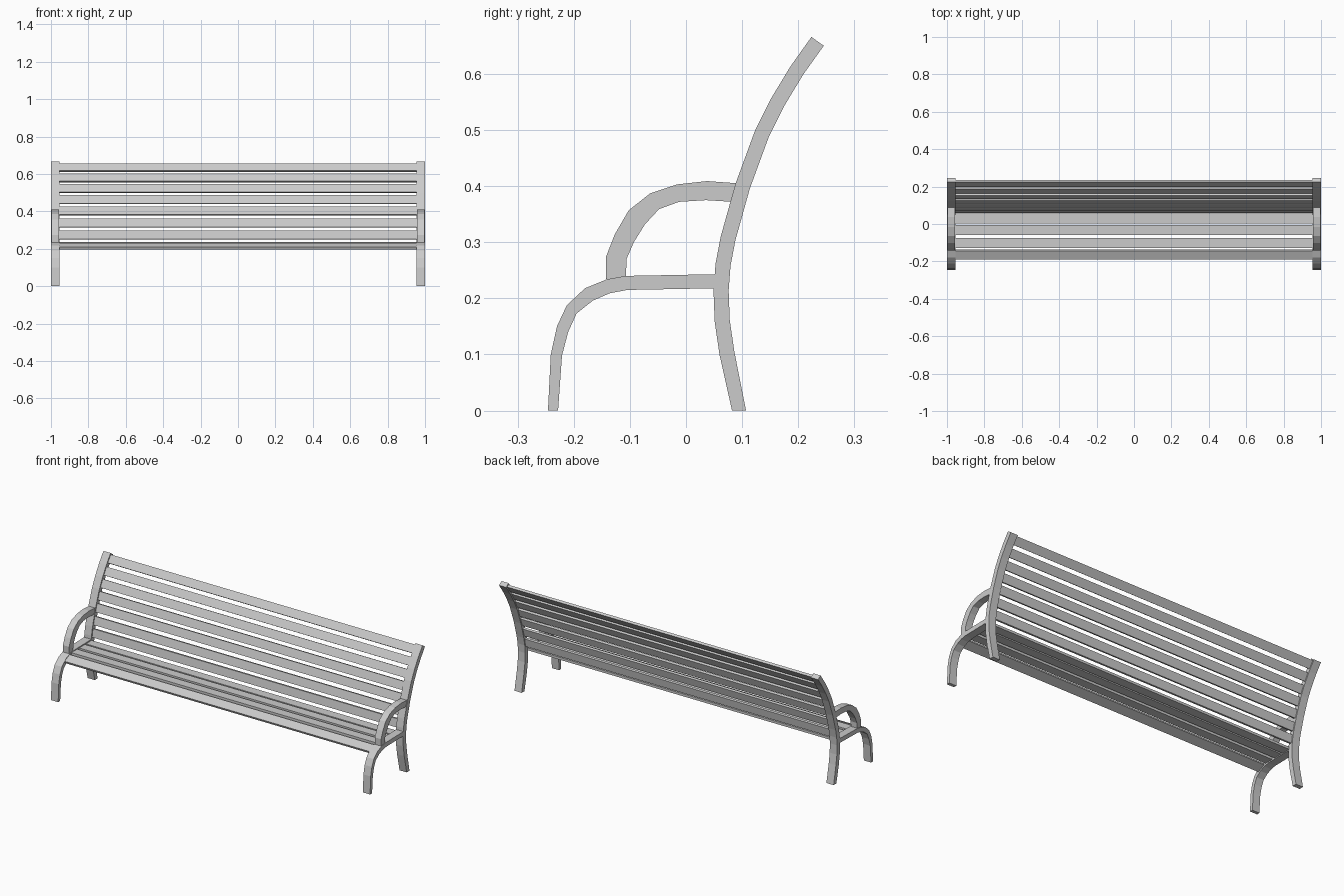
import bpy, bmesh, math
from mathutils import Vector

if "Cube" in bpy.data.objects:
    bpy.data.objects.remove(bpy.data.objects["Cube"])


def make(name, bm):
    bmesh.ops.recalc_face_normals(bm, faces=bm.faces)
    me = bpy.data.meshes.new(name)
    bm.to_mesh(me)
    bm.free()
    ob = bpy.data.objects.new(name, me)
    bpy.context.collection.objects.link(ob)
    return ob


def strip(name, outer, inner, x0, x1):
    """Curved bar between two (y, z) edge lines, mirrored to the other end."""
    bm = bmesh.new()
    rings = []
    for o, i in zip(outer, inner):
        rings.append([bm.verts.new((x, *p)) for x, p in
                      ((x0, o), (x1, o), (x1, i), (x0, i))])
    for a, b in zip(rings, rings[1:]):
        for k in range(4):
            bm.faces.new((a[k], a[(k + 1) % 4], b[(k + 1) % 4], b[k]))
    bm.faces.new(rings[0])
    bm.faces.new(rings[-1])
    ob = make(name, bm)
    ob.modifiers.new("mirror", 'MIRROR')
    return ob


def slat(name, y, z, angle, width, thick, half=0.96):
    """Long board; angle is the tilt of its width above the +y axis."""
    u = Vector((0, math.cos(angle), math.sin(angle))) * width / 2
    v = Vector((0, -math.sin(angle), math.cos(angle))) * thick / 2
    bm = bmesh.new()
    ends = []
    for x in (-half, half):
        c = Vector((x, y, z))
        ends.append([bm.verts.new(c + p) for p in (u + v, v - u, -u - v, u - v)])
    a, b = ends
    for k in range(4):
        bm.faces.new((a[k], a[(k + 1) % 4], b[(k + 1) % 4], b[k]))
    bm.faces.new(a)
    bm.faces.new(b)
    return make(name, bm)


# Back posts: centre line offset to both sides
post = [(.0945, 0), (.073, .102), (.0645, .16), (.0625, .214), (.066, .26),
        (.075, .307), (.101, .40), (.1355, .494), (.163, .549),
        (.1975, .606), (.2345, .658)]
front, rear = [], []
for i, p in enumerate(post):
    a, b = Vector(post[max(i - 1, 0)]), Vector(post[min(i + 1, len(post) - 1)])
    d = (b - a).normalized()
    n = Vector((d.y, -d.x)) * 0.0135 if i else Vector((.0125, 0))
    front.append(Vector(p) - n)
    rear.append(Vector(p) + n)
strip("back_post", front, rear, 0.955, 1.0)

# Front legs running into the seat rails
strip("front_leg_and_rail",
      [(-.246, 0), (-.241, .10), (-.23, .15), (-.2125, .1875), (-.18, .218),
       (-.141, .234), (-.107, .24), (.055, .243)],
      [(-.228, 0), (-.221, .098), (-.21, .14), (-.195, .173), (-.166, .196),
       (-.136, .209), (-.105, .215), (.055, .218)], 0.955, 1.0)

# Armrests
strip("armrest",
      [(-.143, .234), (-.143, .273), (-.127, .314), (-.102, .357), (-.064, .387),
       (-.016, .403), (.0375, .409), (.092, .405)],
      [(-.107, .238), (-.106, .27), (-.093, .30), (-.073, .332), (-.048, .359),
       (-.0125, .372), (.036, .375), (.083, .372)], 0.958, 0.997)


def post_at(z):
    for (y0, z0), (y1, z1) in zip(post, post[1:]):
        if z0 <= z <= z1:
            return y0 + (y1 - y0) * (z - z0) / (z1 - z0)


# Back slats follow the post curve
for i, z in enumerate((.273, .337, .4025, .4625, .5215, .579, .634)):
    ya, yb = post_at(z - .02), post_at(z + .02)
    slat(f"back_slat_{i + 1}", (ya + yb) / 2, z, math.atan2(.04, yb - ya), .046, .014)

# Seat slats, the front one tilted down
for i, y in enumerate((.029, -.032, -.1015)):
    slat(f"seat_slat_{i + 1}", y, .2285, 0, .052, .014)
slat("front_seat_slat", -.163, .214, math.radians(25), .05, .014)
